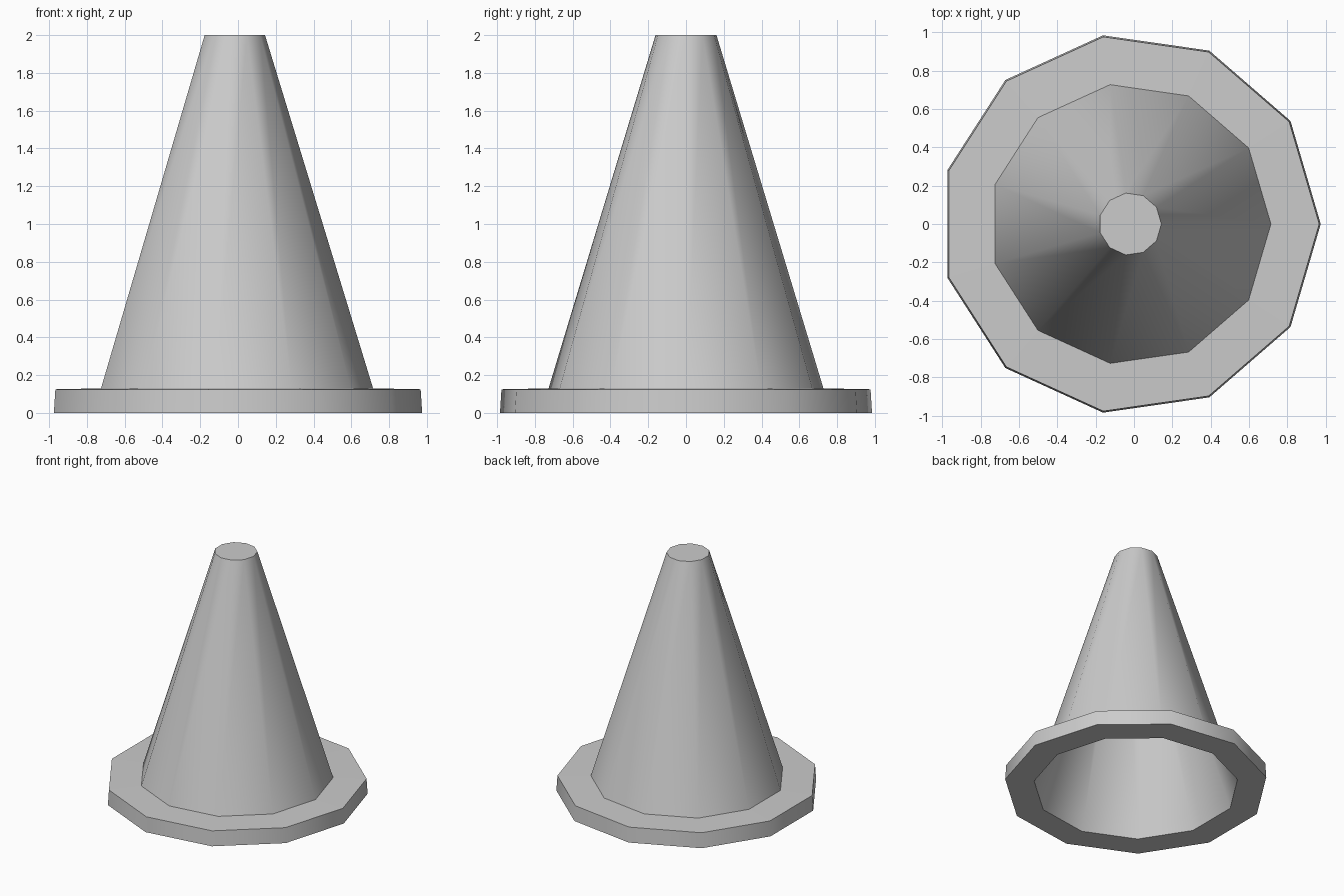
import bpy
import bmesh
from math import cos, sin, tau

SIDES = 11
CENTRE_X = -0.02

cube = bpy.data.objects.get("Cube")
if cube:
    bpy.data.objects.remove(cube, do_unlink=True)

grey = bpy.data.materials.new("plain grey")
grey.use_nodes = True
grey.diffuse_color = (0.6, 0.6, 0.6, 1)
grey.node_tree.nodes["Principled BSDF"].inputs["Base Color"].default_value = grey.diffuse_color


def lathe(name, profile, cap_top=False):
    """Sweep (radius, height) points round the axis, first point outward."""
    bm = bmesh.new()
    rings = []
    for radius, z in profile:
        rings.append([bm.verts.new((CENTRE_X + radius * cos(tau * i / SIDES),
                                    radius * sin(tau * i / SIDES), z))
                      for i in range(SIDES)])
    for low, high in zip(rings, rings[1:]):
        for i in range(SIDES):
            j = (i + 1) % SIDES
            bm.faces.new((low[i], low[j], high[j], high[i]))
    if cap_top:
        bm.faces.new(rings[-1])
    bm.normal_update()

    # Flat ends stay crisp, everything else blends smoothly
    for face in bm.faces:
        face.smooth = abs(face.normal.z) < 0.999
    for edge in bm.edges:
        flat = [f for f in edge.link_faces if not f.smooth]
        edge.smooth = not flat
    mesh = bpy.data.meshes.new(name)
    bm.to_mesh(mesh)
    bm.free()
    mesh.materials.append(grey)
    obj = bpy.data.objects.new(name, mesh)
    bpy.context.collection.objects.link(obj)
    return obj


# Cone and flange share one skin: underside, rim, flange top, cone, flat tip
lathe("cone_and_flange",
      [(0.775, 0), (0.995, 0), (0.987, 0.125), (0.735, 0.13), (0.163, 2)],
      cap_top=True)

# Wall of the opening, carrying the hollow cone down to the ground
lathe("opening_wall", [(0.735, 0.13), (0.775, 0)])
